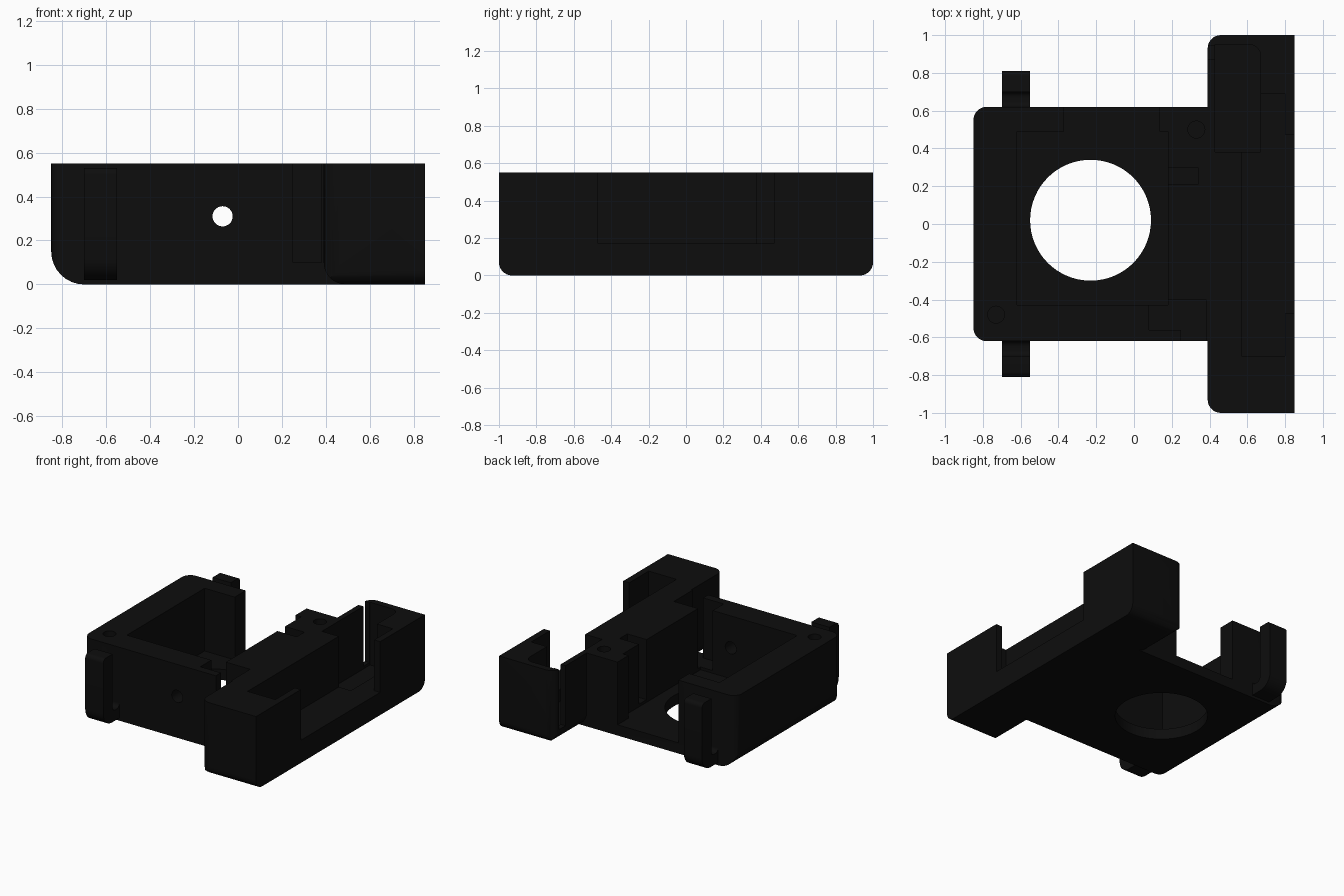
import bpy, bmesh, math

if "Cube" in bpy.data.objects:
    bpy.data.objects.remove(bpy.data.objects["Cube"])

black = bpy.data.materials.new("matte_black")
black.diffuse_color = (0.004, 0.004, 0.004, 1)
black.use_nodes = True
black.node_tree.nodes["Principled BSDF"].inputs["Base Color"].default_value = black.diffuse_color
H = 0.55


def prism(name, pts, lo, hi, axis="z"):
    """Extrude a 2D outline along an axis."""
    place = {"z": lambda a, b, c: (a, b, c),
             "y": lambda a, b, c: (a, c, b),
             "x": lambda a, b, c: (c, a, b)}[axis]
    bm = bmesh.new()
    low = [bm.verts.new(place(a, b, lo)) for a, b in pts]
    top = [bm.verts.new(place(a, b, hi)) for a, b in pts]
    bm.faces.new(low)
    bm.faces.new(top)
    n = len(pts)
    for i in range(n):
        j = (i + 1) % n
        bm.faces.new((low[i], low[j], top[j], top[i]))
    bmesh.ops.recalc_face_normals(bm, faces=bm.faces)
    mesh = bpy.data.meshes.new(name)
    bm.to_mesh(mesh)
    bm.free()
    mesh.materials.append(black)
    ob = bpy.data.objects.new(name, mesh)
    bpy.context.collection.objects.link(ob)
    return ob


def rrect(x0, y0, x1, y1, radii=(0, 0, 0, 0), seg=8):
    """Rectangle with a radius per corner: low-left, low-right, up-right, up-left."""
    corners = [(x0, y0, 1, 1), (x1, y0, -1, 1), (x1, y1, -1, -1), (x0, y1, 1, -1)]
    pts = []
    for k, ((x, y, sx, sy), r) in enumerate(zip(corners, radii)):
        if r == 0:
            pts.append((x, y))
            continue
        for i in range(seg + 1):
            a = math.pi * (1 + k / 2) + i / seg * math.pi / 2
            pts.append((x + sx * r + r * math.cos(a), y + sy * r + r * math.sin(a)))
    return pts


def circle(x, y, r, n):
    return [(x + r * math.cos(i * math.tau / n), y + r * math.sin(i * math.tau / n))
            for i in range(n)]


def combine(ob, tool, mode):
    """Apply a boolean and discard the tool."""
    m = ob.modifiers.new("shape", "BOOLEAN")
    m.operation, m.object, m.solver = mode, tool, "EXACT"
    bpy.context.view_layer.objects.active = ob
    bpy.ops.object.modifier_apply(modifier=m.name)
    bpy.data.objects.remove(tool)


def cut_box(ob, x0, x1, y0, y1, z0, radii=(0, 0, 0, 0)):
    combine(ob, prism("cutter", rrect(x0, y0, x1, y1, radii), z0, 1), "DIFFERENCE")


# Main tray with rounded left corners and a rounded lower left edge
housing = prism("housing", rrect(-0.85, -0.62, 0.6, 0.62, (0.07, 0, 0, 0.07)), 0, H)
combine(housing, prism("cutter", rrect(-0.85, 0, 0.7, 0.7, (0.15, 0, 0, 0)), -1.1, 1.1, "y"),
        "INTERSECT")

# Long cross wing, rounded at its ends and underside
wing = prism("wing", rrect(0.39, -1, 0.85, 1, (0.07, 0, 0, 0.07)), 0, H)
combine(wing, prism("cutter", rrect(-1, 0, 1, 0.7, (0.07, 0.07, 0, 0)), 0.2, 1, "x"), "INTERSECT")
combine(wing, prism("cutter", rrect(0.39, 0, 1, 0.7, (0.1, 0, 0, 0)), -1.1, 1.1, "y"), "INTERSECT")
combine(housing, wing, "UNION")

# Central pocket, opening in the back wall and notch beside the front wall
cut_box(housing, -0.62, 0.18, -0.43, 0.49, 0.08)
cut_box(housing, -0.37, 0.134, 0.3, 0.75, 0.08)
cut_box(housing, 0.08, 0.38, -0.56, -0.40, 0.1)
cut_box(housing, 0.25, 0.38, -0.7, -0.5, 0.1)
cut_box(housing, 0.1, 0.34, 0.21, 0.3, 0.1)

# Recess in the right face, and the hollows behind its walls
cut_box(housing, 0.57, 1, -0.47, 0.47, 0.17)
cut_box(housing, 0.57, 0.8, -0.7, -0.4, 0.17)
cut_box(housing, 0.43, 0.67, 0.38, 0.95, 0.08, (0, 0, 0.06, 0))
cut_box(housing, 0.6, 0.8, 0.38, 0.69, 0.17)
cut_box(housing, 0.3, 0.5, 0.87, 0.945, 0.1)

# Large floor opening, round hole in the front wall and screw holes
combine(housing, prism("cutter", circle(-0.23, 0.02, 0.32, 64), -0.2, 0.3), "DIFFERENCE")
combine(housing, prism("cutter", circle(-0.07, 0.31, 0.046, 32), -0.8, -0.3, "y"), "DIFFERENCE")
for x, y in ((0.33, 0.5), (-0.73, -0.48)):
    combine(housing, prism("cutter", circle(x, y, 0.045, 24), 0.25, 1), "DIFFERENCE")

# Springy side clips: a prong joined to the tray at its foot
parts = [housing]
for side, name in ((-1, "front_clip"), (1, "back_clip")):
    outline = rrect(0.6, 0.02, 0.81, 0.53, (0, 0.1, 0.03, 0))
    clip = prism(name, [(side * y, z) for y, z in outline], -0.70, -0.55, "x")
    gap = rrect(0.62, 0.1, 0.70, 0.8, (0.03, 0.03, 0, 0))
    combine(clip, prism("cutter", [(side * y, z) for y, z in gap], -0.8, -0.4, "x"), "DIFFERENCE")
    parts.append(clip)

# Keep edges crisp and curves smooth
for ob in parts:
    bpy.ops.object.select_all(action="DESELECT")
    ob.select_set(True)
    bpy.context.view_layer.objects.active = ob
    bpy.ops.object.shade_smooth_by_angle(angle=math.radians(30))
